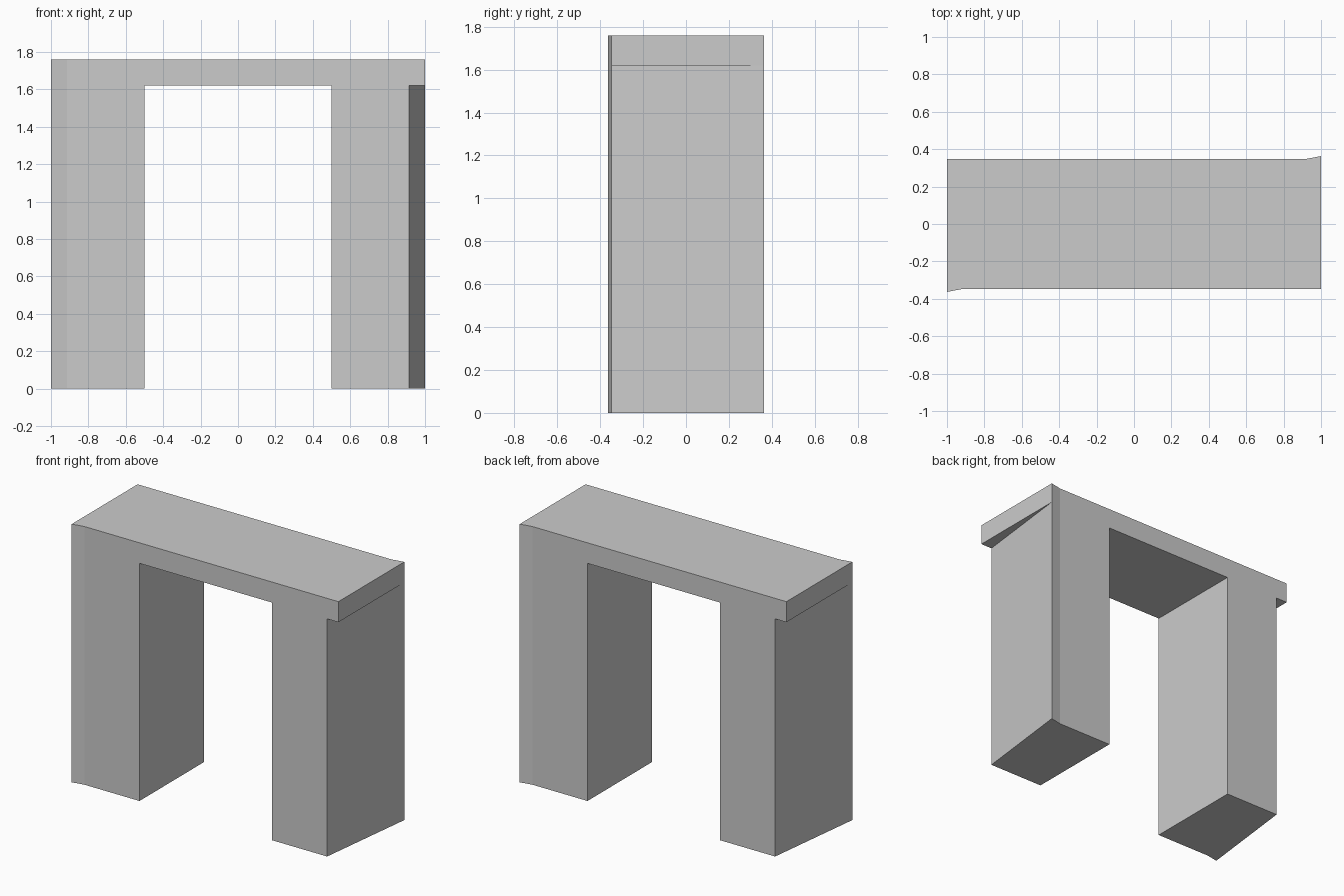
import bpy
import bmesh

if "Cube" in bpy.data.objects:
    bpy.data.objects.remove(bpy.data.objects["Cube"])

TOP, UNDER = 1.76, 1.62


def prism(name, outline, z0, z1):
    """Extrude a plan outline from z0 up to z1."""
    bm = bmesh.new()
    face = bm.faces.new([bm.verts.new((x, y, z0)) for x, y in outline])
    ext = bmesh.ops.extrude_face_region(bm, geom=[face])
    verts = [v for v in ext["geom"] if isinstance(v, bmesh.types.BMVert)]
    bmesh.ops.translate(bm, verts=verts, vec=(0, 0, z1 - z0))
    bmesh.ops.recalc_face_normals(bm, faces=bm.faces)
    mesh = bpy.data.meshes.new(name)
    bm.to_mesh(mesh)
    bm.free()
    obj = bpy.data.objects.new(name, mesh)
    bpy.context.collection.objects.link(obj)
    return obj


def half_turn(points):
    return [(-x, -y) for x, y in points]


def cut(target, name, outline, z1=UNDER):
    cutter = prism(name, outline, -0.2, z1)
    cutter.hide_render = True
    cutter.display_type = 'WIRE'
    mod = target.modifiers.new(name, 'BOOLEAN')
    mod.operation = 'DIFFERENCE'
    mod.solver = 'EXACT'
    mod.object = cutter


# Solid block with two small flared corners, the plan has half-turn symmetry
half = [(-1, -0.363), (-0.915, -0.347), (1, -0.347)]
arch = prism("archway", half + half_turn(half), 0, TOP)

# Opening between the two legs
cut(arch, "opening_cutter", [(-0.5, -0.6), (0.5, -0.6), (0.5, 0.6), (-0.5, 0.6)])

# Tapered outer sides of the legs, leaving the lintel overhanging
wedge = [(0.903, -0.447), (1.1, -0.447), (1.1, 0.36), (1, 0.36)]
cut(arch, "right_taper_cutter", wedge)
cut(arch, "left_taper_cutter", half_turn(wedge))
